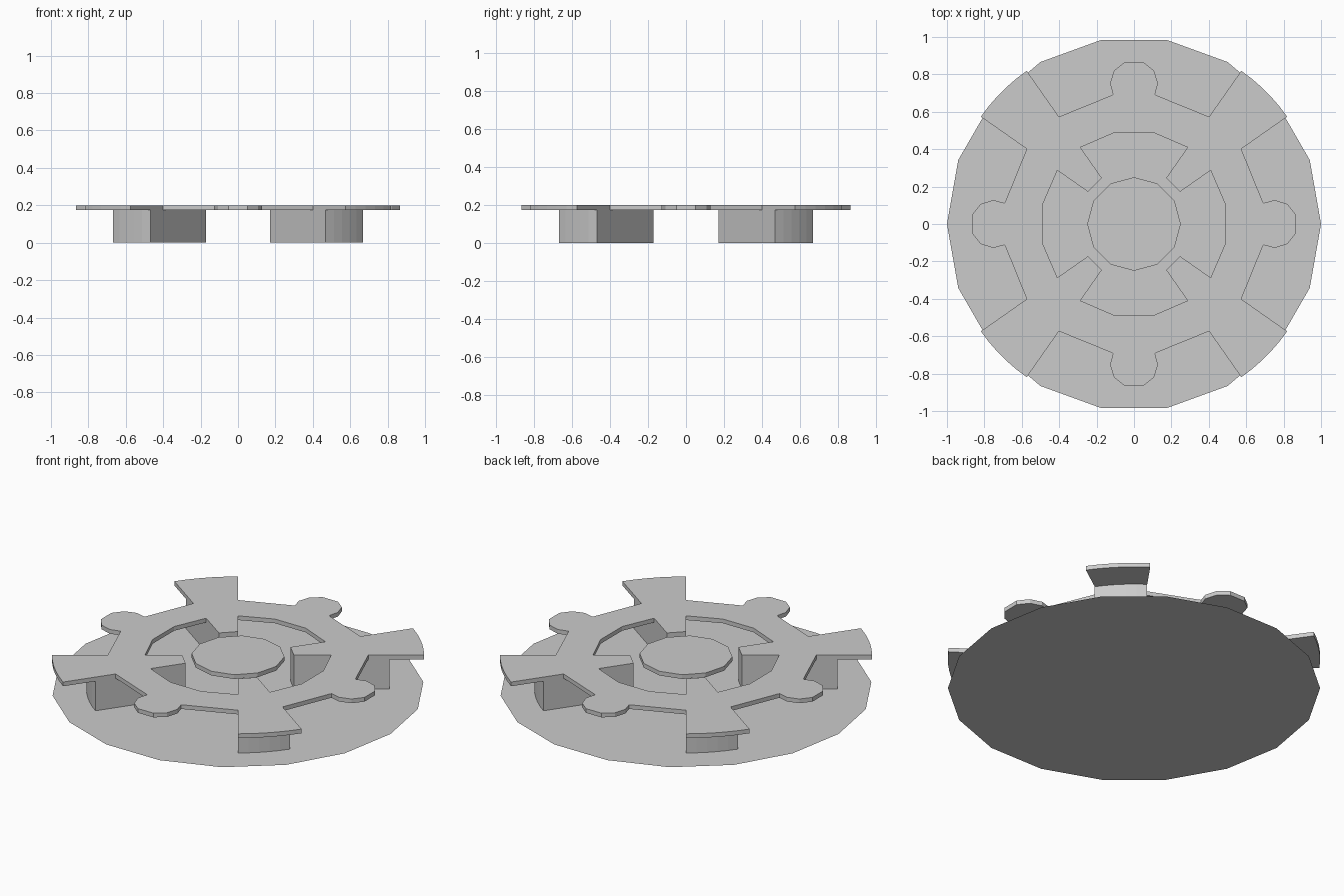
import bpy, bmesh
from math import cos, sin, radians, pi

if "Cube" in bpy.data.objects:
    bpy.data.objects.remove(bpy.data.objects["Cube"])

TOP, UNDER = 0.2, 0.175


def polar(r, deg):
    return (r * cos(radians(deg)), r * sin(radians(deg)))


def ngon(r, n):
    return [polar(r, 360 * i / n) for i in range(n)]


def arc(r, a, b, n):
    return [polar(r, a + (b - a) * i / n) for i in range(n + 1)]


def quarter_turns(pts):
    out = []
    for k in range(4):
        c, s = round(cos(k * pi / 2)), round(sin(k * pi / 2))
        out += [(x * c - y * s, x * s + y * c) for x, y in pts]
    return out


def make(name, loops, z, height=0.0, caps=True):
    """Fill the outlines (later ones are holes) and extrude them upward."""
    bm = bmesh.new()
    edges = []
    for pts in loops:
        vs = [bm.verts.new((x, y, z)) for x, y in pts]
        edges += [bm.edges.new((vs[i], vs[(i + 1) % len(vs)])) for i in range(len(vs))]
    if caps:
        bmesh.ops.triangle_fill(bm, use_beauty=True, use_dissolve=False,
                                edges=edges, normal=(0, 0, 1))
    if height and caps:
        res = bmesh.ops.extrude_face_region(bm, geom=bm.faces[:], use_keep_orig=True)
    elif height:
        res = bmesh.ops.extrude_edge_only(bm, edges=edges)
    if height:
        moved = [g for g in res["geom"] if isinstance(g, bmesh.types.BMVert)]
        bmesh.ops.translate(bm, verts=moved, vec=(0, 0, height))
        bmesh.ops.recalc_face_normals(bm, faces=bm.faces[:])
    me = bpy.data.meshes.new(name)
    bm.to_mesh(me)
    bm.free()
    ob = bpy.data.objects.new(name, me)
    bpy.context.collection.objects.link(ob)
    return ob


# Paper-thin 18-sided base
make("base_disc", [ngon(1.0, 18)], 0)

# Floating 12-sided centre
make("hub_disc", [ngon(0.25, 12)], UNDER, TOP - UNDER)

# Top plate outline: flared arm on the diagonal, then a round knob on the axis
arm = [polar(0.7, 35)] + arc(1.0, 35, 55, 5) + [polar(0.7, 55)]
half_knob = [(0.122, 0.687), (0.112, 0.693), (0.128, 0.752), (0.107, 0.82), (0.05, 0.865)]
knob = half_knob + [(-x, y) for x, y in reversed(half_knob)]
outer = quarter_turns(arm + knob)

# Central opening with four short spokes pointing inward
inner = quarter_turns([polar(0.5, 35), polar(0.3, 35), polar(0.3, 55), polar(0.5, 55),
                       polar(0.5, 78.33), polar(0.5, 101.67)])
make("top_plate", [outer, inner], UNDER, TOP - UNDER)

# Wedge-shaped supports under the arms
for k in range(4):
    a = 35 + 90 * k
    make(f"support_{k + 1}", [[polar(0.3, a)] + arc(0.815, a, a + 20, 5) + [polar(0.3, a + 20)]],
         0, UNDER, caps=False)
